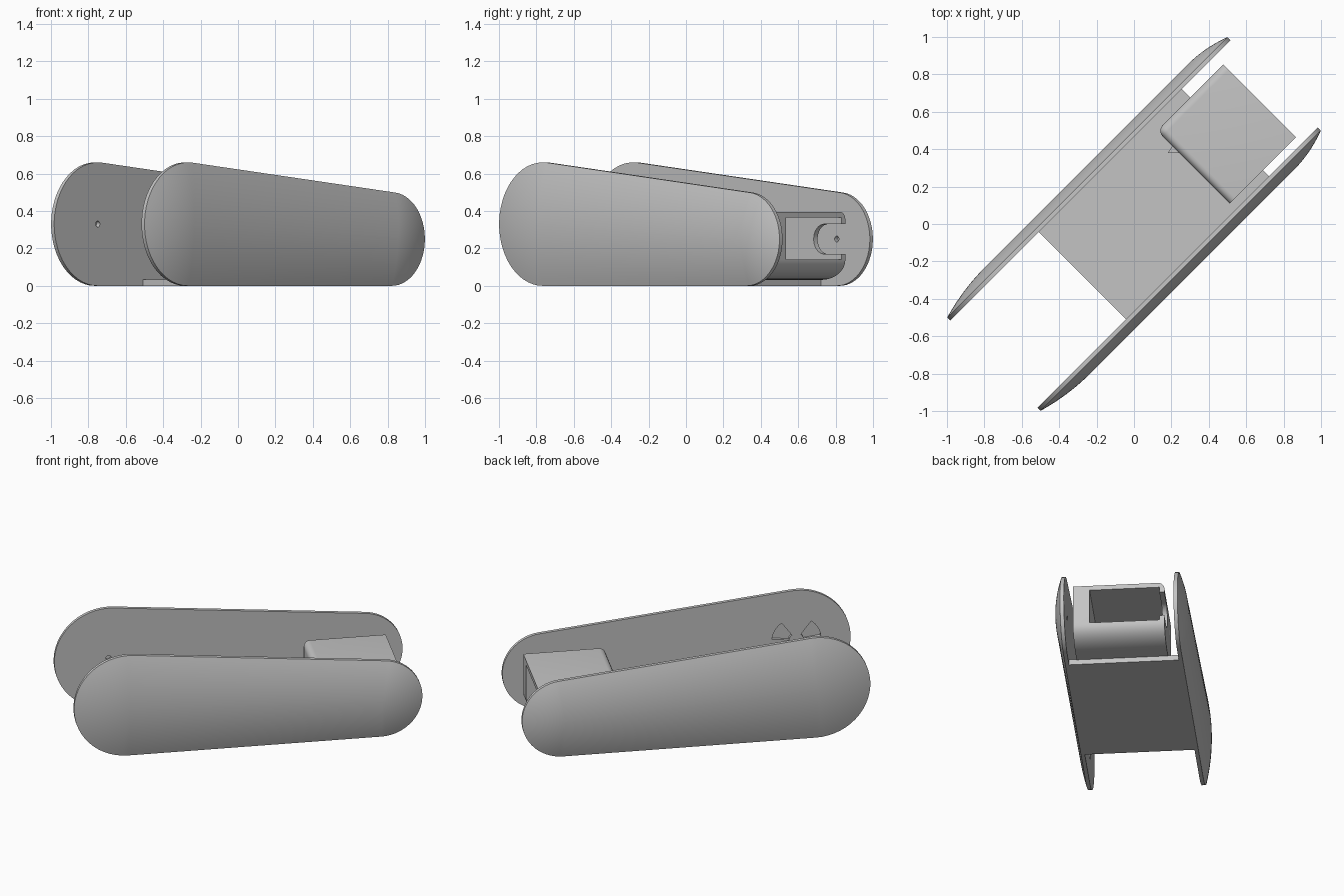
import bpy, bmesh
from math import sin, cos, pi, radians

if "Cube" in bpy.data.objects:
    bpy.data.objects.remove(bpy.data.objects["Cube"], do_unlink=True)

grey = bpy.data.materials.new("plain grey")
grey.use_nodes = True
COLOUR = (0.55, 0.55, 0.55, 1)
grey.diffuse_color = COLOUR
grey.node_tree.nodes["Principled BSDF"].inputs["Base Color"].default_value = COLOUR

# Everything is built along x, then turned by this angle about z
TURN = pi / 4
BIG = (-0.73, 0.33, 0.33)     # wheel centre x, z and radius of the large end
SMALL = (0.81, 0.25, 0.25)


def make(name, bm):
    bmesh.ops.recalc_face_normals(bm, faces=bm.faces)
    mesh = bpy.data.meshes.new(name)
    bm.to_mesh(mesh)
    bm.free()
    mesh.materials.append(grey)
    ob = bpy.data.objects.new(name, mesh)
    ob.rotation_euler.z = TURN
    bpy.context.collection.objects.link(ob)
    return ob


def loft(name, rings):
    """Skin a list of equal rings and cap both ends."""
    bm = bmesh.new()
    loops = [[bm.verts.new(p) for p in ring] for ring in rings]
    n = len(loops[0])
    for a, b in zip(loops, loops[1:]):
        for i in range(n):
            j = (i + 1) % n
            bm.faces.new((a[i], a[j], b[j], b[i]))
    bm.faces.new(loops[0])
    bm.faces.new(loops[-1])
    return make(name, bm)


def prism(name, profile, y0, y1):
    return loft(name, [[(x, y, z) for x, z in profile] for y in (y0, y1)])


def block(name, x0, x1, y0, y1, z0, z1):
    return prism(name, [(x0, z0), (x1, z0), (x1, z1), (x0, z1)], y0, y1)


def disc(cx, cz, r, n=24):
    return [(cx + r * cos(2 * pi * i / n), cz + r * sin(2 * pi * i / n)) for i in range(n)]


def activate(ob):
    bpy.ops.object.select_all(action='DESELECT')
    ob.select_set(True)
    bpy.context.view_layer.objects.active = ob


def carve(ob, cutter):
    cutter.hide_render = True
    mod = ob.modifiers.new("cut", 'BOOLEAN')
    mod.operation = 'DIFFERENCE'
    mod.solver = 'EXACT'
    mod.object = cutter
    activate(ob)
    bpy.ops.object.modifier_apply(modifier=mod.name)
    bpy.data.objects.remove(cutter, do_unlink=True)


def smooth(ob):
    activate(ob)
    bpy.ops.object.shade_smooth_by_angle(angle=radians(30))


# Domed side plates: tapered outline round two circles, bulging outwards
def outline(y, scale, n=28):
    top, bottom = radians(84.06), radians(270)
    ring = []
    for (cx, cz, r), a0, a1 in ((BIG, top, bottom), (SMALL, bottom, top + 2 * pi)):
        for i in range(n + 1):
            a = a0 + (a1 - a0) * i / n
            ring.append((cx + r * scale * cos(a), y, cz + r * scale * sin(a)))
    return ring


def side_plate(name, side):
    rings = [outline(side * 0.33, 1)]
    for i in range(13):
        s = 0.97 * i / 12
        rings.append(outline(side * (0.353 + 0.047 * (1 - (1 - s) ** 2)), 1 - s))
    return loft(name, rings)


left_plate = side_plate("left_side_plate", 1)
right_plate = side_plate("right_side_plate", -1)

# Axle holes in the inner faces
for plate, side, centre in ((left_plate, 1, BIG), (left_plate, 1, SMALL), (right_plate, -1, SMALL)):
    carve(plate, prism("hole_cutter", disc(centre[0], centre[1], 0.016), side * 0.3, side * 0.355))

# Fan of three recessed sectors at the large end of the right plate
for middle in (30, 150, 270):
    angles = [radians(middle - 23 + 46 * i / 8) for i in range(9)]
    arc = [(BIG[0] + 0.15 * cos(a), BIG[1] + 0.15 * sin(a)) for a in angles]
    hub = [(BIG[0] + 0.045 * cos(a), BIG[1] + 0.045 * sin(a)) for a in reversed(angles)]
    carve(right_plate, prism("sector_cutter", arc + hub, -0.3, -0.35))

smooth(left_plate)
smooth(right_plate)

# Floor joining the two plates
block("floor_plate", -0.39, 0.69, -0.332, 0.332, 0, 0.035)

# Housing with a rounded underside at the rear
FRONT, REAR, TOP, LEFT = 0.44, 0.94, 0.395, 0.265
belly = [(0.76 + 0.18 * sin(t), 0.14 - 0.108 * cos(t)) for t in [pi / 2 * i / 10 for i in range(11)]]
housing = prism("housing", [(FRONT, 0.032)] + belly + [(REAR, TOP), (FRONT, TOP)], -0.285, LEFT)

# Round the front top, left top and front left edges
bm = bmesh.new()
bm.from_mesh(housing.data)


def on(edge, axis, value):
    return all(abs(v.co[axis] - value) < 1e-4 for v in edge.verts)


soft = [e for e in bm.edges if sum((on(e, 0, FRONT), on(e, 1, LEFT), on(e, 2, TOP))) == 2]
bmesh.ops.bevel(bm, geom=soft, offset=0.04, segments=5, profile=0.5, affect='EDGES')
bm.to_mesh(housing.data)
bm.free()

# Rear opening and the axle slot through the left wall
carve(housing, block("opening_cutter", 0.50, 1.1, -0.185, 0.235, 0.14, 0.365))
cx, cz = SMALL[:2]
half = [(cx - 0.08 * sin(t), cz + 0.08 * cos(t)) for t in [pi * i / 16 for i in range(17)]]
carve(housing, prism("slot_cutter", half + [(1.1, cz - 0.08), (1.1, cz + 0.08)], 0.2, 0.3))
smooth(housing)

# Small pointed catch on the housing front
loft("front_catch", [[(0.395, 0.14, z), (0.445, 0.15, z), (0.445, 0.09, z)] for z in (0.27, 0.31)])
